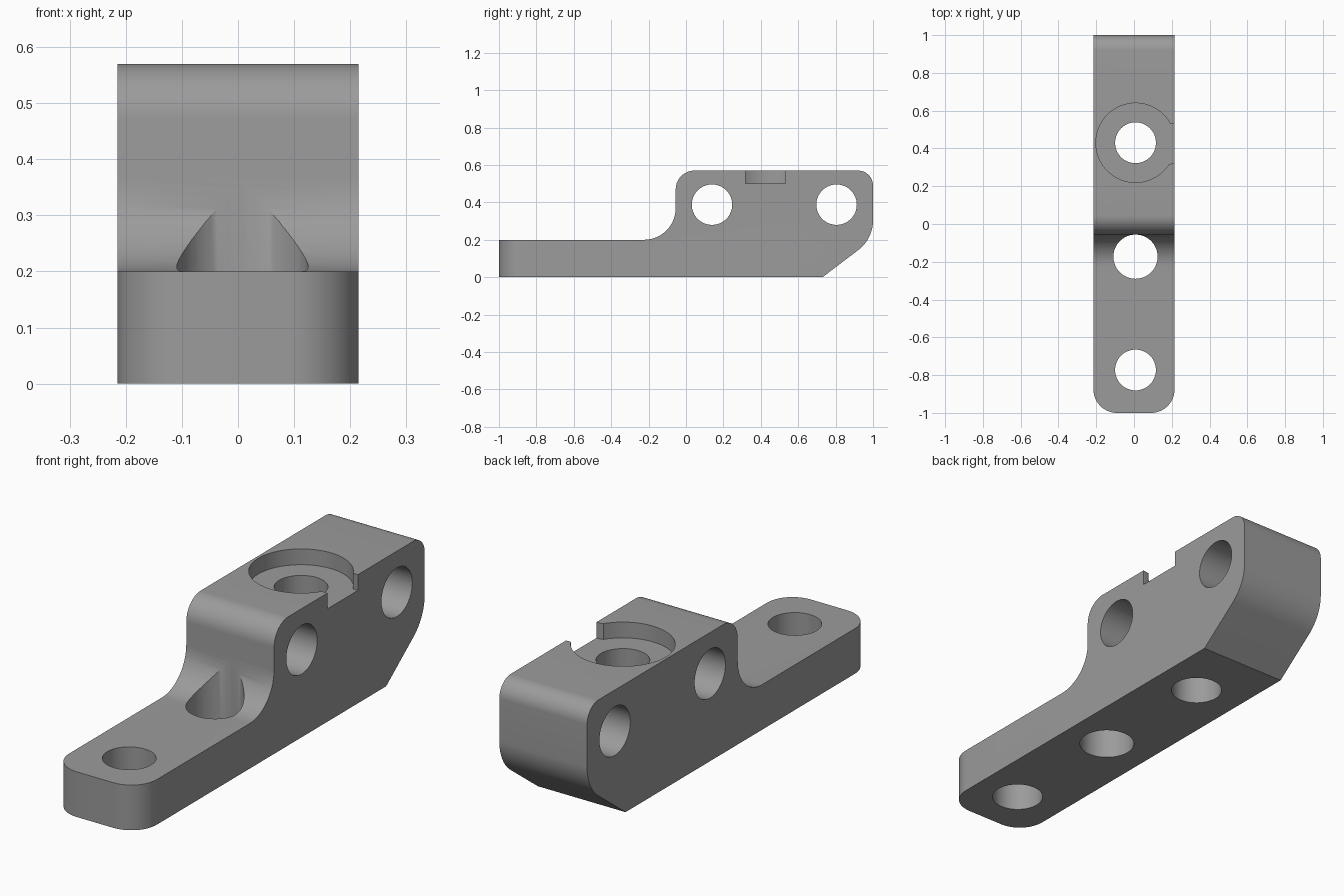
import bpy, bmesh, math
from mathutils import Vector, Matrix

if "Cube" in bpy.data.objects:
    bpy.data.objects.remove(bpy.data.objects["Cube"])

HALF = 0.215      # half width
CX = 0.008        # hole centre line
grey = bpy.data.materials.new("grey")
grey.diffuse_color = (0.33, 0.33, 0.33, 1)
grey.use_nodes = True
grey.node_tree.nodes["Principled BSDF"].inputs["Base Color"].default_value = grey.diffuse_color


def round_profile(corners, steps=14):
    """Round each (y, z, radius) corner with a tangent arc."""
    out = []
    for i, (y, z, r) in enumerate(corners):
        p = Vector((y, z))
        if r == 0:
            out.append(p)
            continue
        a = (Vector(corners[i - 1][:2]) - p).normalized()
        b = (Vector(corners[(i + 1) % len(corners)][:2]) - p).normalized()
        half = a.angle(b) / 2
        centre = p + (a + b).normalized() * (r / math.sin(half))
        start = p + a * (r / math.tan(half)) - centre
        end = p + b * (r / math.tan(half)) - centre
        turn = math.atan2(start.x * end.y - start.y * end.x, start.dot(end))
        for k in range(steps + 1):
            t = turn * k / steps
            out.append(centre + Matrix.Rotation(t, 2) @ start)
    return out


def finish(name, bm):
    bmesh.ops.recalc_face_normals(bm, faces=bm.faces)
    mesh = bpy.data.meshes.new(name)
    bm.to_mesh(mesh)
    bm.free()
    obj = bpy.data.objects.new(name, mesh)
    bpy.context.collection.objects.link(obj)
    return obj


def prism(points, depth):
    bm = bmesh.new()
    face = bm.faces.new([bm.verts.new(p) for p in points])
    ext = bmesh.ops.extrude_face_region(bm, geom=[face])
    bmesh.ops.translate(bm, vec=depth, verts=[v for v in ext["geom"] if isinstance(v, bmesh.types.BMVert)])
    return bm


# Bracket body: side profile extruded across the width
side = round_profile([(-1, 0, 0), (0.73, 0, 0), (1, 0.205, 0.2), (1, 0.57, 0.08),
                      (-0.055, 0.57, 0.1), (-0.055, 0.2, 0.17), (-1, 0.2, 0)])
bm = prism([(-HALF, p.x, p.y) for p in side], (2 * HALF, 0, 0))
# Rounded upright corners at the front of the foot
nose = [e for e in bm.edges if all(v.co.y < -0.999 for v in e.verts)
        and abs(e.verts[0].co.z - e.verts[1].co.z) > 0.1]
bmesh.ops.bevel(bm, geom=nose, offset=0.125, segments=14, profile=0.5, affect='EDGES')
body = finish("bracket_body", bm)
body.data.materials.append(grey)


def drill(name, centre, radius, depth, axis='Z'):
    bm = bmesh.new()
    bmesh.ops.create_cone(bm, cap_ends=True, segments=64, radius1=radius, radius2=radius, depth=depth)
    if axis == 'X':
        bmesh.ops.rotate(bm, verts=bm.verts, matrix=Matrix.Rotation(math.pi / 2, 3, 'Y'))
    bmesh.ops.translate(bm, vec=centre, verts=bm.verts)
    return finish(name, bm)


# Upright screw holes, cross holes, round recess and its side opening
cutters = [
    drill("foot_hole", (CX, -0.773, 0.3), 0.108, 1.2),
    drill("middle_hole", (CX, -0.173, 0.3), 0.117, 1.2),
    drill("rear_hole", (CX, 0.43, 0.3), 0.108, 1.2),
    drill("cross_hole_front", (0, 0.139, 0.388), 0.108, 1, 'X'),
    drill("cross_hole_back", (0, 0.805, 0.388), 0.108, 1, 'X'),
    drill("round_recess", (CX, 0.43, 0.7), 0.21, 0.4),
]
opening = [(0.05, 0.322, 0.5), (0.18, 0.314, 0.5), (0.195, 0.319, 0.5), (0.3, 0.319, 0.5),
           (0.3, 0.532, 0.5), (0.195, 0.532, 0.5), (0.18, 0.538, 0.5), (0.05, 0.532, 0.5)]
cutters.append(finish("recess_opening", prism(opening, (0, 0, 0.4))))

for c in cutters:
    c.hide_render = True
    mod = body.modifiers.new(c.name, 'BOOLEAN')
    mod.operation = 'DIFFERENCE'
    mod.solver = 'EXACT'
    mod.object = c

# Bake the cuts, then remove the cutters
deps = bpy.context.evaluated_depsgraph_get()
baked = bpy.data.meshes.new_from_object(body.evaluated_get(deps))
body.modifiers.clear()
body.data = baked
for c in cutters:
    bpy.data.objects.remove(c)

bpy.context.view_layer.objects.active = body
body.select_set(True)
bpy.ops.object.shade_smooth_by_angle(angle=math.radians(30))
